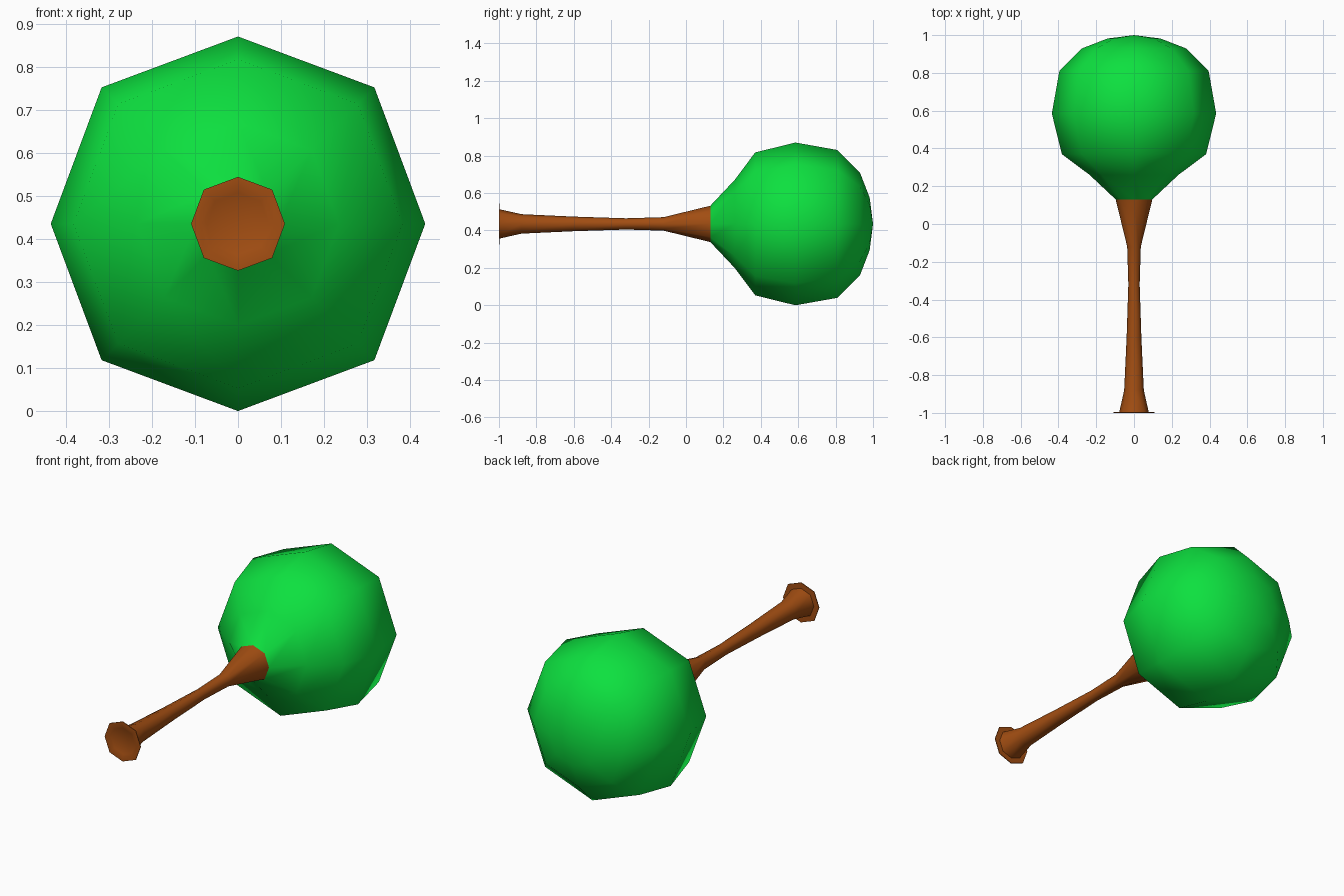
import bpy, bmesh
from math import sin, cos, pi

if "Cube" in bpy.data.objects:
    bpy.data.objects.remove(bpy.data.objects["Cube"])

SIDES = 8
AXIS_Z = 0.435


def material(name, color):
    m = bpy.data.materials.new(name)
    m.diffuse_color = color
    m.use_nodes = True
    m.node_tree.nodes["Principled BSDF"].inputs["Base Color"].default_value = m.diffuse_color
    return m


def lathe(name, profile, mat, sharp_rings=()):
    """Eight-sided smooth turned shape along y; profile is (y, radius)."""
    bm = bmesh.new()
    rings = []
    for y, r in profile:
        if r == 0:
            rings.append([bm.verts.new((0, y, AXIS_Z))] * SIDES)
            continue
        ring = []
        for i in range(SIDES):
            a = 2 * pi * i / SIDES
            k = r * (1.03 if i % 2 else 1.0)
            ring.append(bm.verts.new((k * cos(a), y, AXIS_Z + k * sin(a))))
        rings.append(ring)
    for lo, hi in zip(rings, rings[1:]):
        for i in range(SIDES):
            j = (i + 1) % SIDES
            corners = list(dict.fromkeys((lo[i], lo[j], hi[j], hi[i])))
            bm.faces.new(corners).smooth = True
    bmesh.ops.recalc_face_normals(bm, faces=bm.faces)
    for n in sharp_rings:
        for i in range(SIDES):
            bm.edges.get((rings[n][i], rings[n][(i + 1) % SIDES])).smooth = False
    mesh = bpy.data.meshes.new(name)
    bm.to_mesh(mesh)
    bm.free()
    mesh.materials.append(mat)
    obj = bpy.data.objects.new(name, mesh)
    bpy.context.collection.objects.link(obj)
    return obj


brown = material("bark_brown", (0.36, 0.075, 0.006, 1))
green = material("leaf_green", (0.004, 0.75, 0.05, 1))

# Trunk: slightly dished foot, thin flange, slim stem, flared top
lathe("trunk", [
    (-0.994, 0), (-0.994, 0.072), (-1.0, 0.085), (-1.0, 0.109),
    (-0.996, 0.109), (-0.996, 0.078), (-0.88, 0.052), (-0.60, 0.039),
    (-0.32, 0.030), (-0.12, 0.036), (0.13, 0.097),
], brown, sharp_rings=(3, 4, 5))

# Crown: rounded foliage growing from the trunk top
lathe("crown", [
    (0.13, 0.097), (0.26, 0.235), (0.37, 0.382), (0.585, 0.435),
    (0.81, 0.395), (0.93, 0.275), (0.982, 0.14), (1.0, 0),
], green)
